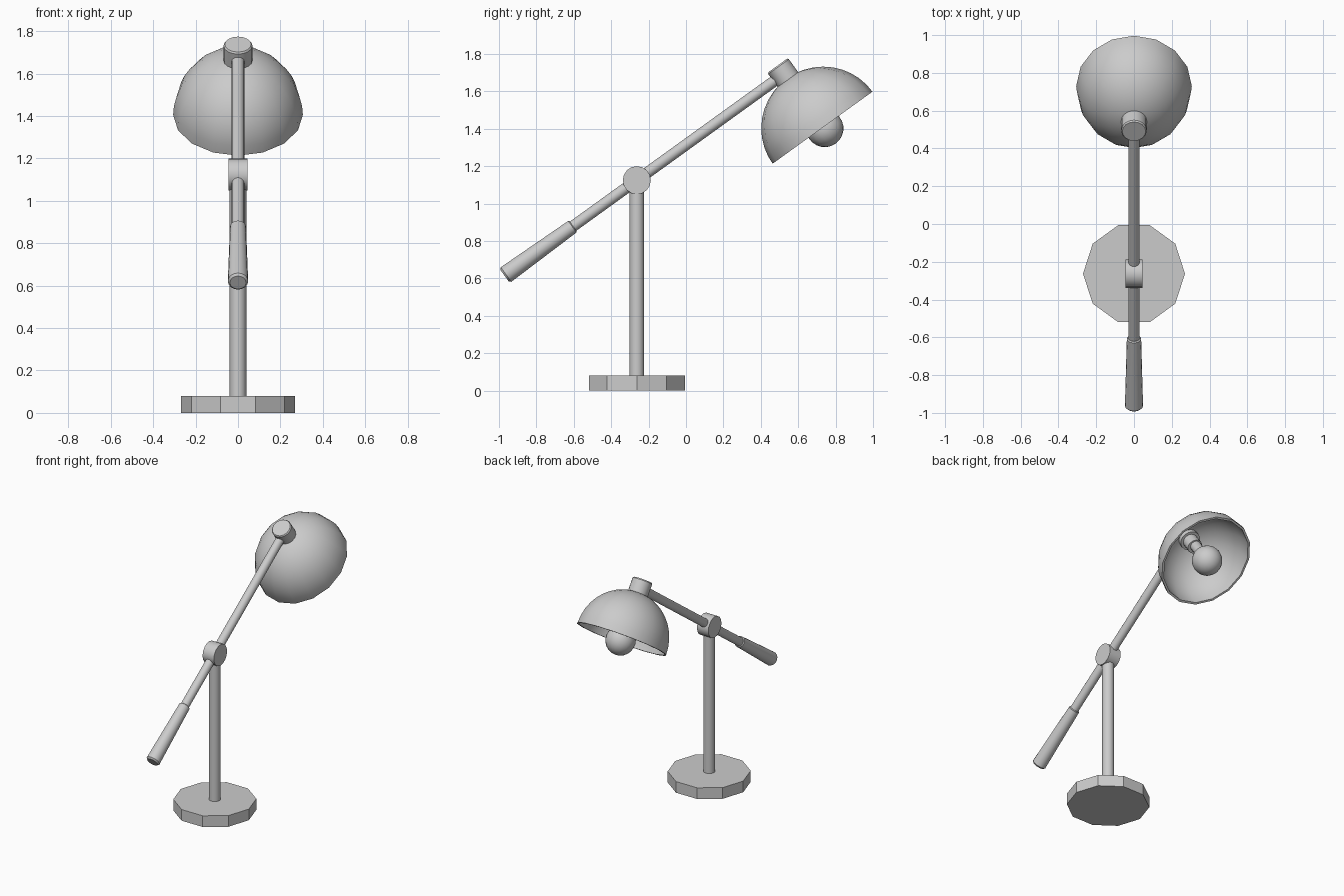
import bpy, bmesh, math
from mathutils import Matrix, Vector

if "Cube" in bpy.data.objects:
    bpy.data.objects.remove(bpy.data.objects["Cube"])

TILT = math.radians(35.8)
UP = Vector((0, 0, 1))
ARM = Vector((0, math.cos(TILT), math.sin(TILT)))      # along the arm
HEAD = Vector((0, -math.sin(TILT), math.cos(TILT)))    # shade axis, pointing up
PIVOT = Vector((0, -0.263, 1.125))
RIM = Vector((0, 0.73, 1.406))


def lathe(name, profile, origin, axis, sides, phase=0.0, x_scale=1.0, side=Vector((1, 0, 0))):
    """Revolve (radius, height) points round an axis; radius 0 closes to a pole."""
    bm = bmesh.new()
    y = axis.cross(side)
    rings = []
    for r, h in profile:
        count = 1 if r == 0 else sides
        ring = []
        for i in range(count):
            a = phase + 2 * math.pi * i / sides
            p = origin + axis * h + side * (r * math.cos(a) * x_scale) + y * (r * math.sin(a))
            ring.append(bm.verts.new(p))
        rings.append(ring)
    for lo, hi in zip(rings, rings[1:]):
        for i in range(sides):
            j = (i + 1) % sides
            if len(lo) == 1:
                bm.faces.new((lo[0], hi[j], hi[i]))
            elif len(hi) == 1:
                bm.faces.new((lo[i], lo[j], hi[0]))
            else:
                bm.faces.new((lo[i], lo[j], hi[j], hi[i]))
    # flat end caps on open profiles
    for ring in (rings[0], rings[-1]):
        if len(ring) > 1:
            bm.faces.new(ring)
    bmesh.ops.recalc_face_normals(bm, faces=bm.faces)
    mesh = bpy.data.meshes.new(name)
    bm.to_mesh(mesh)
    bm.free()
    ob = bpy.data.objects.new(name, mesh)
    bpy.context.collection.objects.link(ob)
    bpy.ops.object.select_all(action='DESELECT')
    ob.select_set(True)
    bpy.context.view_layer.objects.active = ob
    bpy.ops.object.shade_smooth_by_angle(angle=math.radians(32))
    return ob


def arc(r, h, start, end, steps, centre=0.0):
    """Points on an elliptical arc, angles in degrees from the rim plane."""
    pts = []
    for i in range(steps + 1):
        a = math.radians(start + (end - start) * i / steps)
        c = math.cos(a)
        pts.append((0 if c < 1e-6 else r * c, centre + h * math.sin(a)))
    return pts


# Ten-sided base and upright pole
foot = Vector((0, PIVOT.y, 0))
lathe("base", [(0.27, 0), (0.27, 0.08)], foot, UP, 10)
lathe("pole", [(0.039, 0.07), (0.039, 1.12)], foot, UP, 16)

# Pivot drum lying across the lamp
lathe("pivot_joint", [(0.075, -0.045), (0.075, 0.045)], PIVOT,
      Vector((1, 0, 0)), 16, side=Vector((0, 1, 0)))

# Tilted arm with tapered counterweight handle
lathe("arm", [(0.03, -0.45), (0.03, 0.92)], PIVOT, ARM, 16)
lathe("handle", [(0.038, -0.872), (0.048, -0.862), (0.038, -0.425), (0.032, -0.42)],
      PIVOT, ARM, 16)

# Collar joining the arm to the shade
lathe("shade_collar", [(0.068, 0.27), (0.068, 0.402), (0.062, 0.41)], RIM, HEAD, 16)

# Thin hemispherical shade
lathe("shade", arc(0.329, 0.325, 90, 0, 10) + arc(0.314, 0.31, 0, 90, 10),
      RIM, HEAD, 16, x_scale=0.93)

# Socket and round bulb inside the shade
lathe("bulb_socket", [(0.05, 0.19), (0.05, 0.32)], RIM, HEAD, 16)
lathe("bulb", arc(0.1, 0.1, -90, 66, 10, -0.01) + [(0.036, 0.12), (0.036, 0.2)],
      RIM + Vector((0, 0.006, 0.004)), HEAD, 16)
